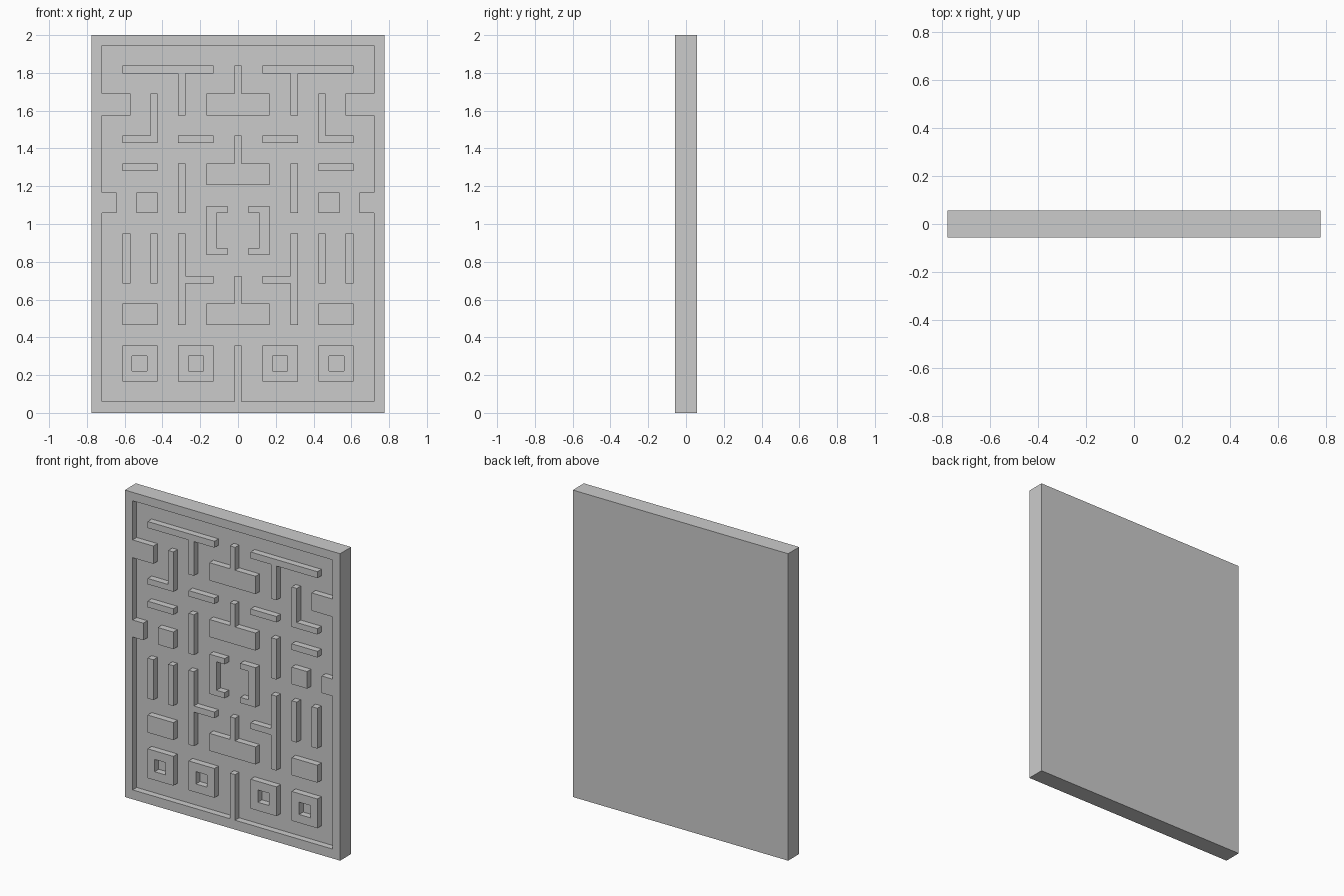
import bpy, bmesh

if "Cube" in bpy.data.objects:
    bpy.data.objects.remove(bpy.data.objects["Cube"])

# overall sizes: half width, half thickness, height, carving depth
W, T, H, DEPTH = 0.776, 0.057, 2.0, 0.042

# shared column positions of the left half (mirrored to the right)
A, B, C, D, E, F = -0.612, -0.57, -0.463, -0.426, -0.317, -0.278
G, S, M = -0.13, 0.019, 0.167

# raised areas as x0, x1, z0, z1
frame = [(-W, -0.72, 0, H), (-0.72, B, 1.574, 1.69), (-0.72, -0.643, 1.057, 1.168)]
rails = [(-W, W, 0, 0.061), (-W, W, 1.945, H)]
maze_bars = [
    (A, G, 1.797, 1.839), (E, F, 1.574, 1.797),      # upper T
    (C, D, 1.43, 1.69), (A, D, 1.43, 1.468),         # corner L
    (E, G, 1.43, 1.468), (A, D, 1.28, 1.32),         # short bars
    (E, F, 1.057, 1.32), (-0.538, D, 1.057, 1.168),  # upright and block
    (A, B, 0.686, 0.949), (C, D, 0.686, 0.949),      # pair of uprights
    (E, F, 0.464, 0.949), (F, G, 0.686, 0.726),      # sideways T
    (A, D, 0.464, 0.578),                            # low block
]
brackets = [(-M, -0.115, 0.835, 1.094), (-0.115, -0.056, 1.057, 1.094),
            (-0.115, -0.056, 0.835, 0.872)]
center_pieces = [(-S, S, 0.061, 0.358)]
for base, shoulder, tip in ((1.574, 1.69, 1.839), (1.206, 1.32, 1.468), (0.464, 0.578, 0.726)):
    center_pieces += [(-M, M, base, shoulder), (-S, S, shoulder, tip)]
square_rings = [(A, D, 0.167, 0.358), (E, G, 0.167, 0.358)]
ring_holes = [(-0.561, -0.481, 0.222, 0.302), (-0.263, -0.183, 0.222, 0.302)]


def both_sides(rects):
    return rects + [(-x1, -x0, z0, z1) for x0, x1, z0, z1 in rects]


def inside(rects, x, z):
    return any(x0 < x < x1 and z0 < z < z1 for x0, x1, z0, z1 in rects)


raised = both_sides(frame + maze_bars + brackets + square_rings) + rails + center_pieces
holes = both_sides(ring_holes)
xs = sorted({round(v, 4) for r in raised + holes for v in r[:2]})
zs = sorted({round(v, 4) for r in raised + holes for v in r[2:]})


def level(i, j):
    x, z = (xs[i] + xs[i + 1]) / 2, (zs[j] + zs[j + 1]) / 2
    up = inside(raised, x, z) and not inside(holes, x, z)
    return -T if up else -T + DEPTH


bm = bmesh.new()


def quad(*points):
    bm.faces.new([bm.verts.new(p) for p in points])


# carved front: a tile per cell, walls where the level changes
nx, nz = len(xs) - 1, len(zs) - 1
for i in range(nx):
    for j in range(nz):
        x0, x1, z0, z1 = xs[i], xs[i + 1], zs[j], zs[j + 1]
        y = level(i, j)
        quad((x0, y, z0), (x1, y, z0), (x1, y, z1), (x0, y, z1))
        if i + 1 < nx and level(i + 1, j) != y:
            n = level(i + 1, j)
            quad((x1, y, z0), (x1, n, z0), (x1, n, z1), (x1, y, z1))
        if j + 1 < nz and level(i, j + 1) != y:
            n = level(i, j + 1)
            quad((x0, y, z1), (x0, n, z1), (x1, n, z1), (x1, y, z1))
bmesh.ops.remove_doubles(bm, verts=bm.verts, dist=0.0005)

# panel sides and back
rim = [e for e in bm.edges if e.is_boundary]
new = bmesh.ops.extrude_edge_only(bm, edges=rim)["geom"]
for v in new:
    if isinstance(v, bmesh.types.BMVert):
        v.co.y = T
bmesh.ops.holes_fill(bm, edges=[e for e in bm.edges if e.is_boundary], sides=0)

# merge coplanar tiles into clean flat faces
bmesh.ops.recalc_face_normals(bm, faces=bm.faces)
bmesh.ops.dissolve_limit(bm, angle_limit=0.01, verts=bm.verts, edges=bm.edges)
bmesh.ops.recalc_face_normals(bm, faces=bm.faces)

mesh = bpy.data.meshes.new("carved_panel")
bm.to_mesh(mesh)
bm.free()
panel = bpy.data.objects.new("carved_panel", mesh)
bpy.context.collection.objects.link(panel)
